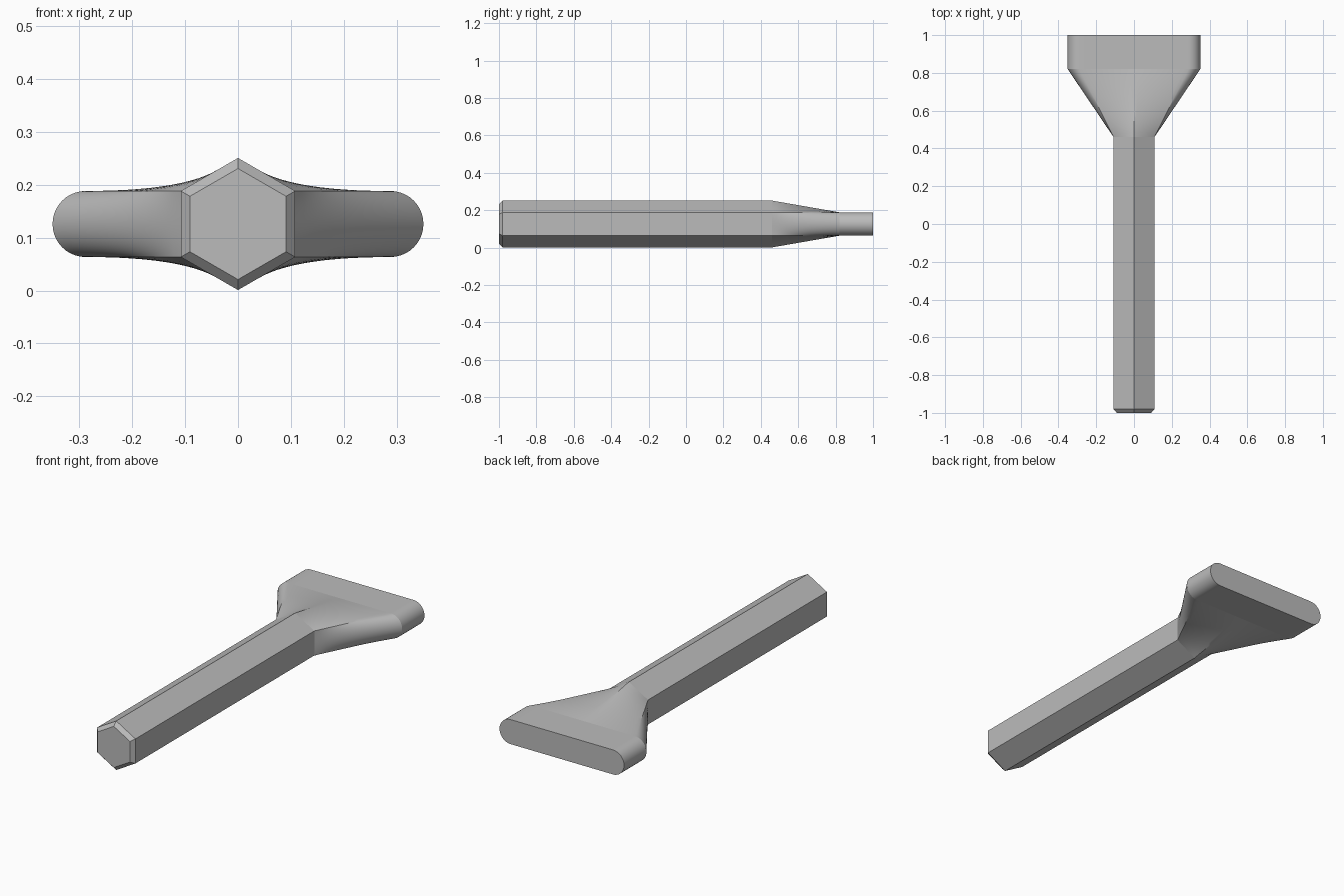
import bpy, bmesh, math
from mathutils import Vector

cube = bpy.data.objects.get("Cube")
if cube:
    bpy.data.objects.remove(cube, do_unlink=True)

HEX_R = 0.125            # hexagon corner radius
MID_Z = 0.126            # height of the centre line
END_R = HEX_R / 2        # rounded edge radius of the flat end
END_X = 0.2885           # centre of the rounded edge
SIDE_STEPS, ROUND_STEPS = 12, 20


def section(y, blend, scale=1.0):
    """Cross-section between a hexagon (blend 0) and a flat slot shape (blend 1)."""
    corners = [Vector((math.cos(math.radians(a)), math.sin(math.radians(a)))) * HEX_R * scale
               for a in range(-30, 330, 60)]
    ends = [(END_X, -END_R), (END_X, END_R), (0, END_R),
            (-END_X, END_R), (-END_X, -END_R), (0, -END_R)]
    points = []
    for side in range(6):
        upright = side % 3 == 0
        steps = ROUND_STEPS if upright else SIDE_STEPS
        for i in range(steps):
            f = i / steps
            hexagon = corners[side].lerp(corners[(side + 1) % 6], f)
            if upright:
                angle = math.pi * (f - 0.5 + side / 3)
                centre = END_X if side == 0 else -END_X
                slot = Vector((centre + END_R * math.cos(angle), END_R * math.sin(angle)))
            else:
                slot = Vector(ends[side]).lerp(Vector(ends[(side + 1) % 6]), f)
            p = hexagon.lerp(slot, blend)
            points.append((p.x, y, MID_Z + p.y))
    return points


# Steel colour
steel = bpy.data.materials.new("steel grey")
steel.use_nodes = True
colour = (0.5, 0.5, 0.5, 1)
steel.diffuse_color = colour
steel.node_tree.nodes["Principled BSDF"].inputs["Base Color"].default_value = colour

# Chamfered tip, hexagonal shaft, flaring neck and flat end
LOFT = 14
sections = [section(-1, 0, 0.84), section(-0.98, 0)]
sections += [section(0.46 + 0.36 * i / LOFT, i / LOFT) for i in range(LOFT + 1)]
sections.append(section(1, 1))
breaks = (1, 2, 2 + LOFT)

bm = bmesh.new()
rings = [[bm.verts.new(p) for p in s] for s in sections]
count = len(rings[0])
for a, b in zip(rings, rings[1:]):
    for i in range(count):
        j = (i + 1) % count
        bm.faces.new((a[i], a[j], b[j], b[i]))
bm.faces.new(rings[0])
bm.faces.new(rings[-1])
bmesh.ops.recalc_face_normals(bm, faces=bm.faces[:])

# Smooth the flare, keep the hexagon edges and section changes crisp
for f in bm.faces:
    f.smooth = True
for e in bm.edges:
    e.smooth = e.calc_face_angle(0) < math.radians(25)
for k in breaks:
    for i in range(count):
        bm.edges.get((rings[k][i], rings[k][(i + 1) % count])).smooth = False

mesh = bpy.data.meshes.new("hex_shaft_tool")
bm.to_mesh(mesh)
bm.free()
mesh.materials.append(steel)
bpy.context.collection.objects.link(bpy.data.objects.new("hex_shaft_tool", mesh))
